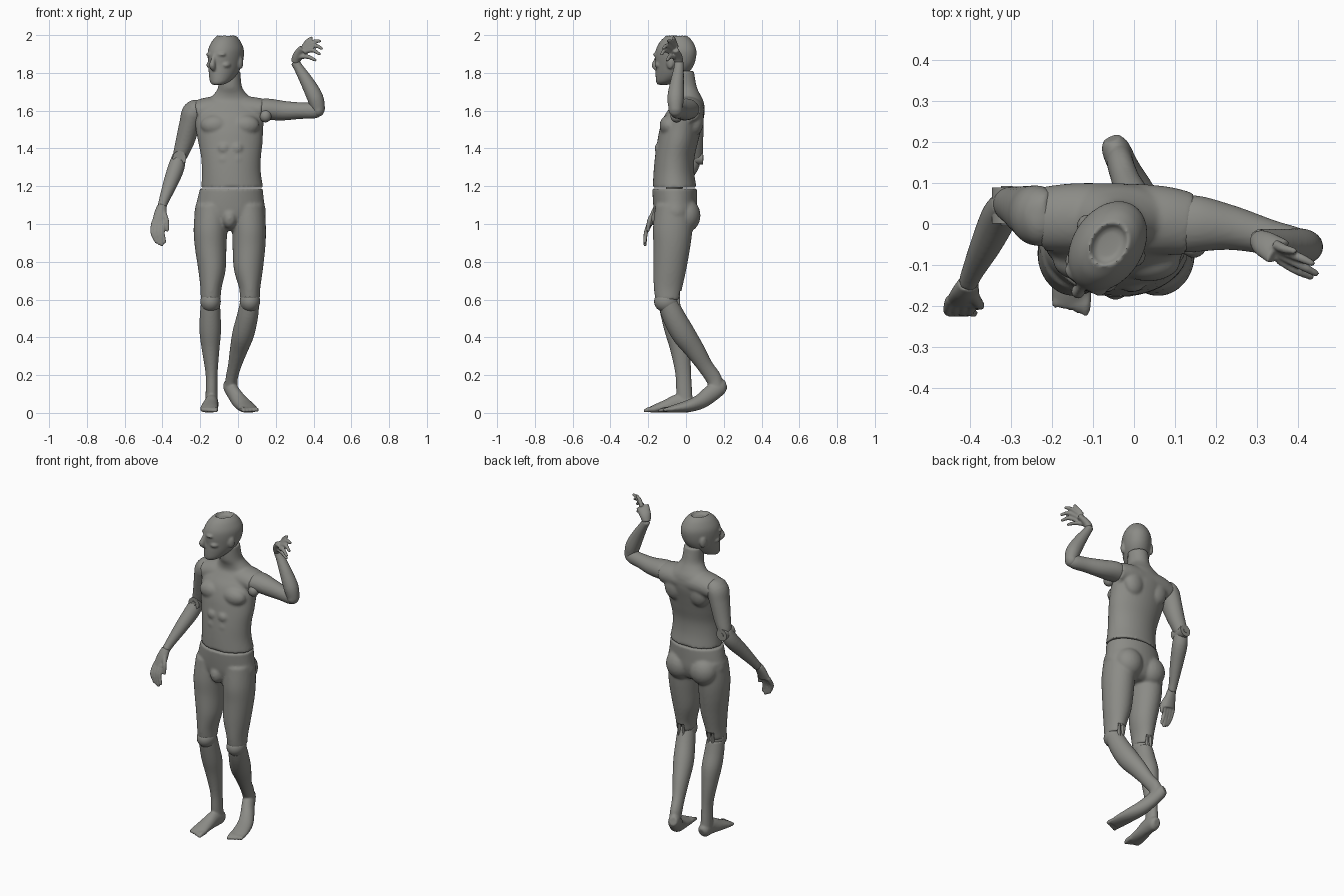
import bpy, bmesh, math
from mathutils import Vector, Matrix

grey = bpy.data.materials.new("warm grey")
grey.diffuse_color = (0.26, 0.26, 0.24, 1)


def loft(bm, secs, side=(1, 0, 0), flat=False, n=28, steps=5):
    """Closed smooth tube through sections (x, y, z, half width, half depth)."""
    pts = [Vector(s) for s in secs]
    fine = []
    for i in range(len(pts) - 1):
        p0, p1, p2, p3 = pts[max(i - 1, 0)], pts[i], pts[i + 1], pts[min(i + 2, len(pts) - 1)]
        for k in range(steps):
            t = k / steps
            fine.append(p1 + 0.5 * t * ((p2 - p0) + t * ((2 * p0 - 5 * p1 + 4 * p2 - p3)
                                                        + t * (3 * p1 - p0 - 3 * p2 + p3))))
    fine.append(pts[-1])
    rings = []
    for i, f in enumerate(fine):
        c = Vector(f[:3])
        a, b = fine[max(i - 1, 0)], fine[min(i + 1, len(fine) - 1)]
        t = Vector((0, 0, 1)) if flat else (Vector(b[:3]) - Vector(a[:3])).normalized()
        u = Vector(side)
        u = (u - t * u.dot(t)).normalized()
        v = t.cross(u)
        rings.append([bm.verts.new(c + u * f[3] * math.cos(2 * math.pi * j / n)
                                   + v * f[4] * math.sin(2 * math.pi * j / n)) for j in range(n)])
    for r, s in zip(rings, rings[1:]):
        for j in range(n):
            bm.faces.new((r[j], r[(j + 1) % n], s[(j + 1) % n], s[j]))
    bm.faces.new(rings[0][::-1])
    bm.faces.new(rings[-1])


def ball(bm, c, r):
    bmesh.ops.create_uvsphere(bm, u_segments=24, v_segments=14, radius=1,
                              matrix=Matrix.Translation(c) @ Matrix.Diagonal((*r, 1)))


def finger(bm, points, r):
    loft(bm, [(*p, r * k, r * k) for p, k in zip(points, (1.1, 1, 0.75))], side=(0.3, 1, 0.2), n=10)
    ball(bm, points[-1], (r * 0.75,) * 3)


def part(name, bm, voxel=0.008, smooth=4):
    """Make an object; overlapping shapes are fused into one smooth skin."""
    bmesh.ops.recalc_face_normals(bm, faces=bm.faces[:])
    me = bpy.data.meshes.new(name)
    for f in bm.faces:
        f.smooth = True
    bm.to_mesh(me)
    bm.free()
    me.materials.append(grey)
    ob = bpy.data.objects.new(name, me)
    bpy.context.collection.objects.link(ob)
    if voxel:
        m = ob.modifiers.new("fuse", 'REMESH')
        m.mode, m.voxel_size, m.use_smooth_shade = 'VOXEL', voxel, True
        s = ob.modifiers.new("soften", 'SMOOTH')
        s.factor, s.iterations = 0.5, smooth
    return ob


# torso with neck, shoulder yoke, chest muscles and shoulder blades
bm = bmesh.new()
loft(bm, [(-.03, -.06, 1.192, .164, .116), (-.035, -.064, 1.27, .156, .108), (-.037, -.06, 1.35, .158, .105),
          (-.04, -.045, 1.43, .17, .108), (-.045, -.03, 1.5, .178, .11), (-.045, -.01, 1.57, .183, .106),
          (-.042, .008, 1.62, .17, .09), (-.04, .015, 1.655, .125, .076), (-.04, .005, 1.69, .085, .068),
          (-.042, -.01, 1.73, .062, .066), (-.045, -.018, 1.81, .058, .06)], flat=True, n=40)
loft(bm, [(-.222, .012, 1.59, .078, .062), (-.13, .015, 1.605, .085, .07),
          (.05, .01, 1.605, .085, .07), (.135, .0, 1.6, .076, .062)], side=(0, 1, 0))
for s in (-1, 1):
    ball(bm, (-.042 + s * .078, -.088, 1.522), (.078, .052, .056))
    ball(bm, (-.042 + s * .085, .05, 1.55), (.065, .045, .08))
    for z in (1.27, 1.34, 1.4):
        ball(bm, (-.04 + s * .035, -.135, z), (.036, .032, .034))
part("torso", bm, .008, 5)

# pelvis and thighs
bm = bmesh.new()
loft(bm, [(-.035, -.06, 1.188, .166, .118), (-.04, -.058, 1.12, .178, .117), (-.042, -.055, 1.05, .188, .112),
          (-.043, -.055, .99, .15, .09), (-.043, -.06, .965, .08, .06)], flat=True, n=40)
for outer in ([(-.135, -.062, 1.1, .09, .1), (-.145, -.07, .98, .09, .105), (-.145, -.075, .88, .084, .098),
               (-.138, -.086, .76, .073, .088), (-.143, -.095, .66, .056, .075), (-.145, -.097, .6, .053, .066)],
              [(.05, -.062, 1.1, .09, .1), (.058, -.07, .98, .09, .105), (.058, -.075, .88, .087, .098),
               (.055, -.086, .76, .077, .088), (.062, -.095, .66, .056, .075), (.063, -.097, .6, .053, .066)]):
    loft(bm, outer, flat=True)
for s in (-1, 1):
    ball(bm, (-.043 + s * .082, .0, 1.045), (.086, .077, .09))
ball(bm, (-.045, -.14, 1.03), (.04, .045, .055))
lower = part("pelvis_and_thighs", bm, .008, 5)

# slots behind the knees
bm = bmesh.new()
for x in (-.145, .063):
    bmesh.ops.create_cube(bm, size=1, matrix=Matrix.Translation((x, -.01, .6)) @ Matrix.Diagonal((.05, .08, .09, 1)))
slots = part("knee_slot_cutter", bm, 0)
slots.hide_render = True
slots.hide_viewport = True
cut = lower.modifiers.new("knee slots", 'BOOLEAN')
cut.object, cut.operation, cut.solver = slots, 'DIFFERENCE', 'EXACT'

# knee joints: cap, hinge bars
for side, x in (("right", -.145), ("left", .063)):
    bm = bmesh.new()
    ball(bm, (x, -.105, .59), (.054, .064, .058))
    part(side + "_knee", bm, 0)
    bm = bmesh.new()
    for d in (-.014, .014):
        loft(bm, [(x + d, -.045, .54, .007, .013), (x + d, -.045, .66, .007, .013)], flat=True, n=12)
    part(side + "_knee_hinge", bm, 0)

# standing lower leg and foot
bm = bmesh.new()
loft(bm, [(-.146, -.09, .585, .05, .058), (-.147, -.075, .52, .055, .06), (-.147, -.05, .43, .057, .063),
          (-.145, -.03, .33, .046, .053), (-.14, -.015, .21, .032, .042), (-.14, -.01, .12, .031, .042),
          (-.14, -.005, .05, .033, .042)], flat=True)
loft(bm, [(-.138, .04, .036, .02, .024), (-.138, .02, .042, .034, .041), (-.14, -.04, .05, .036, .049),
          (-.148, -.1, .036, .043, .036), (-.153, -.16, .023, .048, .023), (-.154, -.19, .016, .046, .015)])
for i in range(5):
    x = -.118 - .018 * i
    y = -.222 + .006 * i
    finger(bm, [(x, -.16, .02), (x, -.195, .018), (x, y + .008, .012)], .014 - .001 * i)
part("right_lower_leg", bm, .006, 3)

# trailing lower leg and foot with raised heel
bm = bmesh.new()
loft(bm, [(.064, -.1, .595, .05, .052), (.05, -.065, .51, .056, .06), (.028, -.015, .42, .058, .063),
          (.004, .045, .335, .047, .053), (-.018, .1, .25, .035, .042), (-.033, .145, .185, .032, .042),
          (-.035, .16, .14, .032, .038)])
loft(bm, [(-.055, .208, .15, .022, .026), (-.045, .183, .14, .034, .042), (-.02, .13, .1, .036, .045),
          (.008, .08, .062, .041, .04), (.035, .02, .038, .046, .033), (.052, -.05, .024, .049, .023),
          (.06, -.1, .016, .046, .015)])
for i in range(5):
    x = .028 + .018 * i
    y = -.146 + .007 * i
    finger(bm, [(x - .006, -.07, .02), (x, -.11, .018), (x + .002, y + .008, .012)], .014 - .001 * i)
part("left_lower_leg", bm, .006, 3)

# lowered arm: upper arm, elbow disc, forearm, hand
bm = bmesh.new()
loft(bm, [(-.205, .015, 1.605, .05, .068), (-.235, .02, 1.59, .062, .074), (-.255, .028, 1.53, .056, .066),
          (-.28, .04, 1.44, .05, .052), (-.302, .048, 1.375, .041, .043), (-.31, .05, 1.345, .034, .036)])
ball(bm, (-.228, .015, 1.598), (.055, .07, .06))
part("right_upper_arm", bm, .007)
bm = bmesh.new()
loft(bm, [(-.31, .05, 1.37, .034, .034), (-.327, .02, 1.3, .044, .045), (-.36, -.05, 1.21, .038, .038),
          (-.392, -.115, 1.125, .027, .028), (-.404, -.145, 1.085, .024, .025)])
part("right_forearm", bm, .007)
for name, r, h in (("right_elbow_disc", .036, .088), ("right_elbow_pin", .014, .094)):
    bm = bmesh.new()
    bmesh.ops.create_cone(bm, cap_ends=True, segments=32, radius1=r, radius2=r, depth=h,
                          matrix=Matrix.Translation((-.31, .045, 1.35)) @ Matrix.Rotation(math.pi / 2, 4, 'X'))
    ob = part(name, bm, 0)
    bpy.context.view_layer.objects.active = ob
    ob.select_set(True)
    bpy.ops.object.shade_smooth_by_angle()
    ob.select_set(False)
bm = bmesh.new()
loft(bm, [(-.403, -.143, 1.095, .025, .023), (-.41, -.165, 1.055, .034, .022), (-.418, -.187, 1.0, .04, .017)])
for i in range(4):
    x = -.447 + .018 * i
    finger(bm, [(x, -.183 - .003 * i, 1.01), (x - .006, -.212, .955), (x + .014 - .003 * i, -.217, .905 - .008 * (i % 3))], .0115)
finger(bm, [(-.393, -.17, 1.06), (-.377, -.195, 1.015), (-.374, -.2, .968)], .0125)
part("right_hand", bm, .005, 3)

# raised arm: shoulder joint, upper arm, forearm, hand
bm = bmesh.new()
ball(bm, (.145, -.05, 1.572), (.032, .032, .034))
part("left_shoulder_joint", bm, 0)
bm = bmesh.new()
loft(bm, [(.115, .0, 1.605, .07, .056), (.16, .0, 1.607, .068, .057), (.24, -.01, 1.6, .054, .052),
          (.33, -.032, 1.6, .043, .044), (.4, -.048, 1.6, .038, .042), (.432, -.055, 1.603, .03, .034)], side=(0, 1, 0))
part("left_upper_arm", bm, .007)
bm = bmesh.new()
loft(bm, [(.428, -.055, 1.595, .034, .034), (.41, -.055, 1.665, .044, .043), (.37, -.048, 1.745, .037, .037),
          (.322, -.038, 1.825, .027, .026), (.3, -.037, 1.86, .024, .024)], side=(0, 1, 0))
ball(bm, (.425, -.055, 1.605), (.033, .038, .038))
part("left_forearm", bm, .007)
bm = bmesh.new()
loft(bm, [(.302, -.037, 1.855, .024, .022), (.318, -.048, 1.89, .033, .023), (.352, -.068, 1.928, .038, .018)],
     side=(.3, .75, -.55))
for pts in ([(.345, -.05, 1.935), (.365, -.06, 1.965), (.388, -.065, 1.985)],
            [(.355, -.062, 1.935), (.4, -.08, 1.965), (.432, -.095, 1.968)],
            [(.358, -.075, 1.925), (.405, -.1, 1.945), (.442, -.12, 1.93)],
            [(.352, -.085, 1.91), (.395, -.112, 1.92), (.43, -.128, 1.9)],
            [(.325, -.06, 1.885), (.37, -.085, 1.885), (.408, -.1, 1.868)]):
    finger(bm, pts, .0115)
part("left_hand", bm, .005, 3)

# head, turned to one side, with a dished crown
bm = bmesh.new()
loft(bm, [(0, -.08, 1.733, .028, .028), (0, -.058, 1.75, .05, .057), (0, -.026, 1.79, .068, .09),
          (0, -.006, 1.835, .079, .108), (0, 0, 1.885, .085, .118), (0, .003, 1.925, .083, .113),
          (0, .005, 1.965, .067, .09), (0, .007, 1.99, .048, .062), (0, .007, 1.994, .042, .054),
          (0, .007, 1.978, .032, .042), (0, .007, 1.975, .01, .014)], flat=True, n=40)
loft(bm, [(0, -.108, 1.895, .011, .011), (0, -.122, 1.86, .012, .015), (0, -.131, 1.835, .017, .017),
          (0, -.115, 1.815, .013, .013)], n=16)
ball(bm, (0, -.098, 1.792), (.028, .018, .016))
ball(bm, (0, -.1, 1.75), (.024, .016, .018))
for s in (-1, 1):
    ball(bm, (s * .03, -.096, 1.893), (.03, .02, .012))
    ball(bm, (s * .048, -.068, 1.838), (.024, .03, .018))
    ball(bm, (s * .082, .018, 1.85), (.012, .021, .034))
bmesh.ops.rotate(bm, cent=(0, 0, 0), matrix=Matrix.Rotation(math.radians(-33), 3, 'Z'), verts=bm.verts[:])
bmesh.ops.translate(bm, vec=(-.065, -.055, .004), verts=bm.verts[:])
part("head", bm, .006, 3)
